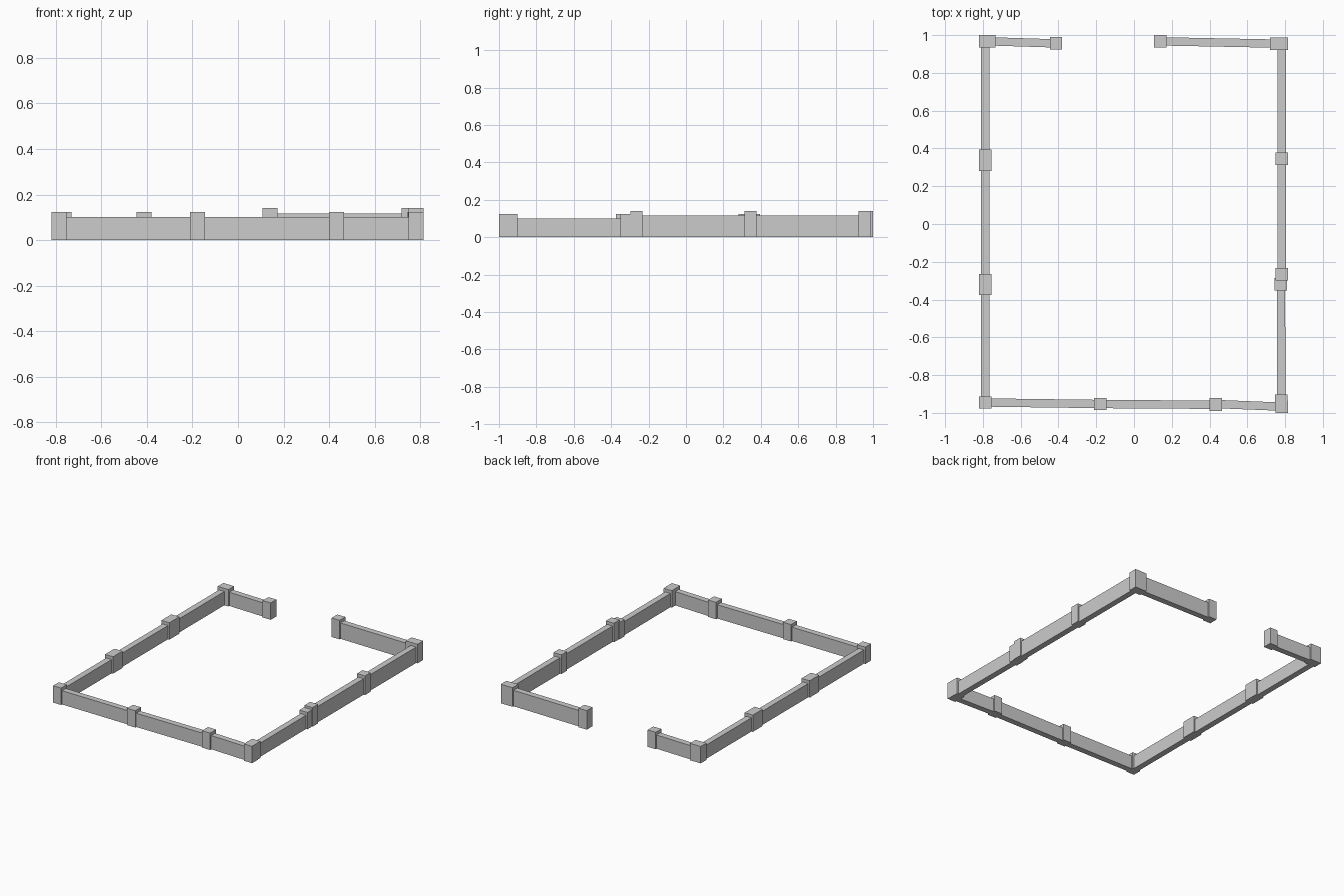
import bpy
from mathutils import Vector

if "Cube" in bpy.data.objects:
    bpy.data.objects.remove(bpy.data.objects["Cube"])

POST, WALL = 0.066, 0.044


def box(name, centre, size, angle=0.0):
    bpy.ops.mesh.primitive_cube_add(size=1, location=centre, rotation=(0, 0, angle))
    ob = bpy.context.object
    ob.name = name
    ob.scale = size
    bpy.ops.object.transform_apply(location=False, rotation=False, scale=True)


def fence(name, points, height):
    """Chain of low walls between square posts that stand slightly taller."""
    pts = [Vector(p) for p in points]
    for i, p in enumerate(pts):
        h = height + 0.023
        box(f"{name}_post_{i}", (p.x, p.y, h / 2), (POST, POST, h))
    for i, (a, b) in enumerate(zip(pts, pts[1:])):
        d, m = b - a, (a + b) / 2
        angle = Vector((1, 0)).angle_signed(d) * -1
        box(f"{name}_wall_{i}", (m.x, m.y, height / 2), (d.length, WALL, height), angle)


# front run
fence("front_fence", [(-0.787, -0.945), (-0.178, -0.953), (0.433, -0.957)], 0.101)
fence("front_corner", [(0.433, -0.953), (0.782, -0.967)], 0.101)
# right run: lower front section, taller rear section
fence("right_front_fence", [(0.780, -0.935), (0.778, -0.318)], 0.101)
fence("right_rear_fence", [(0.782, -0.265), (0.782, 0.345), (0.782, 0.955)], 0.117)
# back run, with the gateway gap
fence("back_right_fence", [(0.140, 0.967), (0.752, 0.955)], 0.117)
fence("back_left_fence", [(-0.413, 0.956), (-0.765, 0.967)], 0.101)
# left run: three sections meeting in double posts
for i, (y0, y1) in enumerate([(-0.945, -0.342), (-0.298, 0.313), (0.362, 0.967)]):
    fence(f"left_fence_{i}", [(-0.787, y0), (-0.787, y1)], 0.101)
